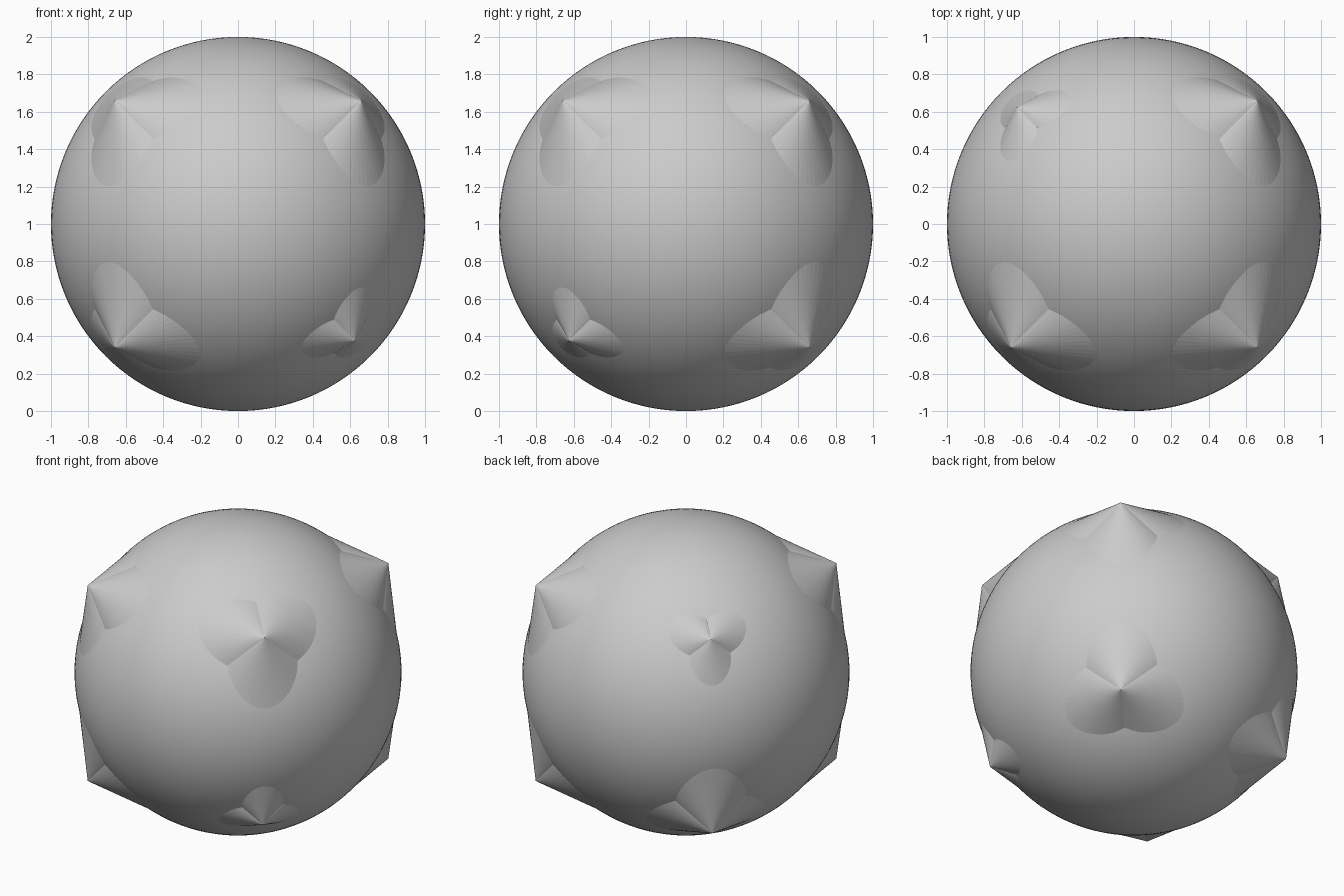
import bpy
import math
from itertools import product
from mathutils import Vector

if "Cube" in bpy.data.objects:
    bpy.data.objects.remove(bpy.data.objects["Cube"])

CENTRE = Vector((0, 0, 1))

grey = bpy.data.materials.new("plain grey")
grey.use_nodes = True
colour = (0.6, 0.6, 0.6, 1)
grey.diffuse_color = colour
grey.node_tree.nodes["Principled BSDF"].inputs["Base Color"].default_value = colour


def add_cone(name, apex, axis, half_angle, slant):
    """Cone with its tip at apex, opening along axis."""
    depth = slant * math.cos(half_angle)
    bpy.ops.mesh.primitive_cone_add(
        vertices=64, radius1=slant * math.sin(half_angle), radius2=0,
        depth=depth, location=CENTRE + apex + axis * depth / 2)
    cone = bpy.context.object
    cone.name = name
    cone.rotation_euler = (-axis).to_track_quat("Z", "Y").to_euler()
    cone.data.materials.append(grey)


# Round body
bpy.ops.mesh.primitive_uv_sphere_add(segments=128, ring_count=64, radius=1, location=CENTRE)
body = bpy.context.object
body.name = "round_body"
body.data.materials.append(grey)
bpy.ops.object.shade_smooth_by_angle(angle=math.radians(30))

# Eight pointed corners, each made of three overlapping cones
for sx, sy, sz in product((-1, 1), repeat=3):
    sign = Vector((sx, sy, sz))
    # One opposite pair of corners is smaller
    small = (sx, sy, sz) in {(1, -1, -1), (-1, 1, 1)}
    reach = 0.625 if small else 0.66
    tilt = math.radians(39.5 if small else 45)
    half_angle = math.radians(50.7)
    apex = sign * reach
    # The cone base stops on the tangent circle, so it stays inside the body
    slant = math.sqrt(apex.length_squared - 1)
    corner = "_".join(("left" if sx > 0 else "right",
                       "back" if sy > 0 else "front",
                       "top" if sz > 0 else "bottom"))
    for i, direction in enumerate("xyz"):
        axis = -sign * math.sin(tilt) / math.sqrt(2)
        axis[i] = -sign[i] * math.cos(tilt)
        add_cone(f"{corner}_cone_{direction}", apex, axis, half_angle, slant)
